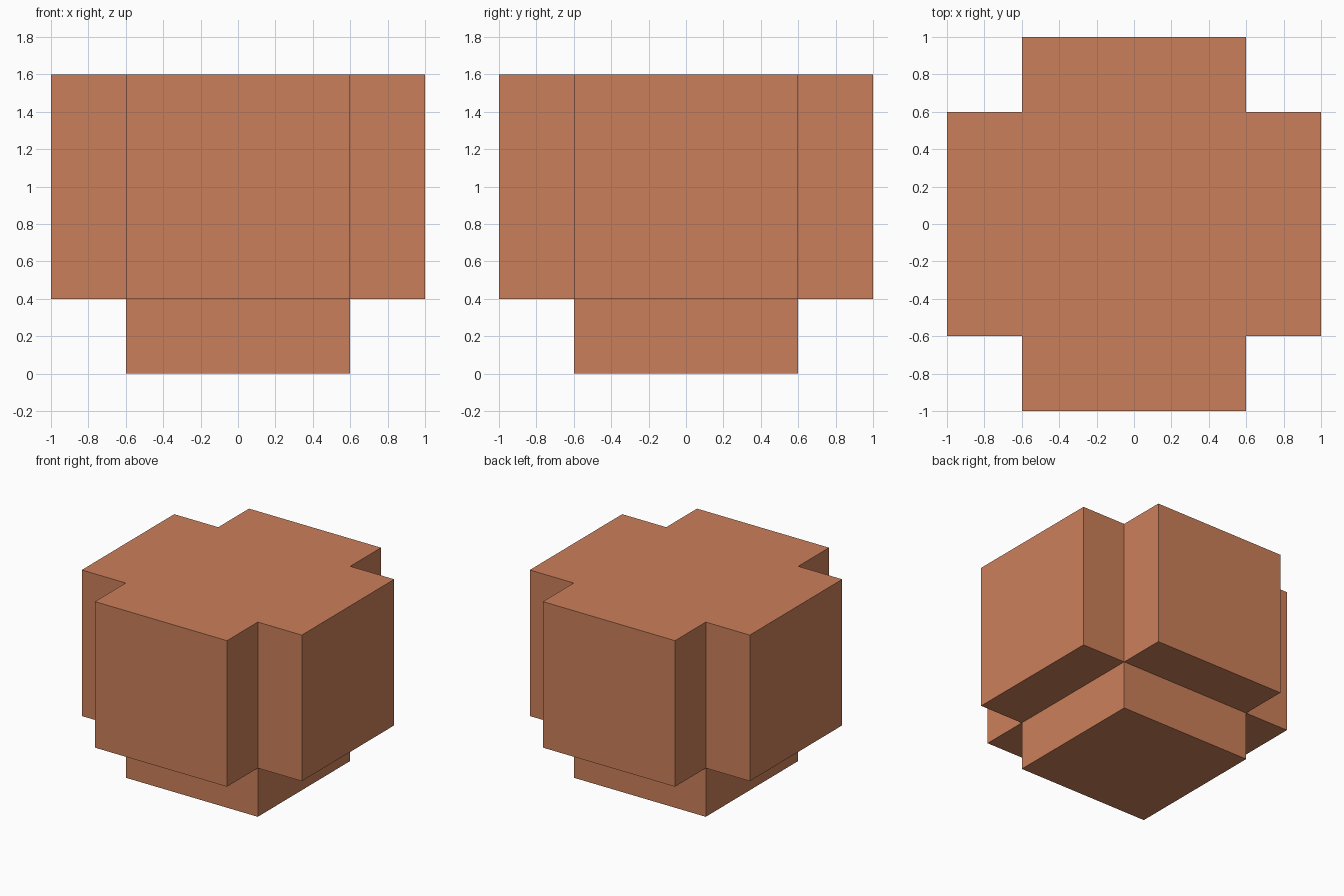
import bpy, bmesh, math
from mathutils import Matrix

if "Cube" in bpy.data.objects:
    bpy.data.objects.remove(bpy.data.objects["Cube"])

INNER, OUTER = 0.6, 1.0           # half width of the core, reach of the arms
FLOOR, STEP, TOP = 0.0, 0.4, 1.6  # heights

bm = bmesh.new()


def face(points, turn=Matrix.Identity(3)):
    return bm.faces.new([bm.verts.new(turn @ Matrix.Translation(p).to_translation())
                         for p in points])


def wall(p, q, z0, z1, turn):
    face([(*p, z0), (*q, z0), (*q, z1), (*p, z1)], turn)


# Four identical arms around the core, each with the foot wall beneath it
cross = []
for k in range(4):
    turn = Matrix.Rotation(k * math.pi / 2, 3, 'Z')
    arm = [(INNER, -INNER), (OUTER, -INNER), (OUTER, INNER), (INNER, INNER)]
    for p, q in zip(arm, arm[1:]):
        wall(p, q, STEP, TOP, turn)
    face([(*p, STEP) for p in arm], turn)
    wall(arm[0], arm[3], FLOOR, STEP, turn)
    cross += [tuple(turn @ Matrix.Translation((*p, TOP)).to_translation()) for p in arm[:3]]

# Cross-shaped top and square underside
face(cross)
face([(x, y, FLOOR) for x, y in ((-INNER, -INNER), (-INNER, INNER),
                                 (INNER, INNER), (INNER, -INNER))])

bmesh.ops.remove_doubles(bm, verts=bm.verts, dist=0.001)
bmesh.ops.recalc_face_normals(bm, faces=bm.faces)

mesh = bpy.data.meshes.new("cross_block")
bm.to_mesh(mesh)
bm.free()

# Single terracotta colour
clay = bpy.data.materials.new("terracotta")
clay.diffuse_color = (0.6, 0.213, 0.102, 1)
clay.use_nodes = True
clay.node_tree.nodes["Principled BSDF"].inputs["Base Color"].default_value = clay.diffuse_color
mesh.materials.append(clay)
bpy.context.collection.objects.link(bpy.data.objects.new("cross_block", mesh))
